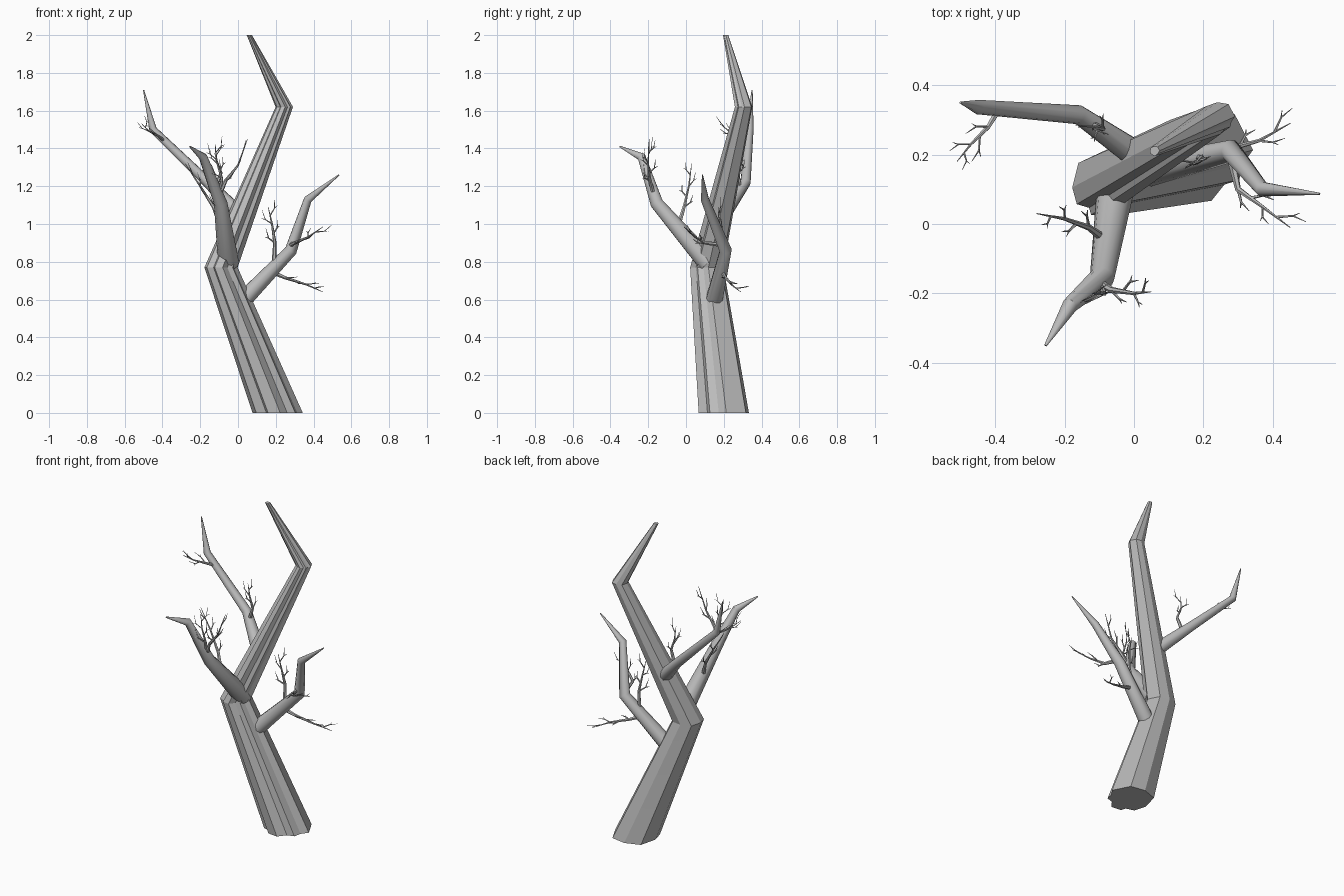
import bpy, bmesh, math, random
from mathutils import Vector, Quaternion

cube = bpy.data.objects.get("Cube")
if cube:
    bpy.data.objects.remove(cube, do_unlink=True)

random.seed(4)
bark = bpy.data.materials.new("grey bark")
bark.use_nodes = True
grey = (0.5, 0.5, 0.5, 1)
bark.diffuse_color = grey
bark.node_tree.nodes["Principled BSDF"].inputs["Base Color"].default_value = grey


def round_profile(sides):
    return [(math.cos(math.tau * i / sides), math.sin(math.tau * i / sides)) for i in range(sides)]


def add_tube(bm, path, radii, profile, level=False):
    """Loft a profile along a path; level keeps every ring horizontal."""
    pts = [Vector(p) for p in path]
    rings = []
    u, v = Vector((1, 0, 0)), Vector((0, 1, 0))
    old = Vector((0, 0, 1))
    for i, p in enumerate(pts):
        if not level:
            a = (p - pts[max(i - 1, 0)]).normalized()
            b = (pts[min(i + 1, len(pts) - 1)] - p).normalized()
            d = (a + b).normalized()
            turn = old.rotation_difference(d)
            u, v, old = turn @ u, turn @ v, d
        rings.append([bm.verts.new(p + (u * x + v * y) * radii[i]) for x, y in profile])
    n = len(profile)
    for lo, hi in zip(rings, rings[1:]):
        for k in range(n):
            bm.faces.new((lo[k], lo[(k + 1) % n], hi[(k + 1) % n], hi[k]))
    bm.faces.new(rings[0][::-1])
    bm.faces.new(rings[-1])


def finish(name, bm, angle):
    bmesh.ops.recalc_face_normals(bm, faces=bm.faces[:])
    mesh = bpy.data.meshes.new(name)
    bm.to_mesh(mesh)
    bm.free()
    mesh.materials.append(bark)
    mesh.shade_smooth()
    mesh.set_sharp_from_angle(angle=math.radians(angle))
    obj = bpy.data.objects.new(name, mesh)
    bpy.context.collection.objects.link(obj)


def branch(name, path, radii):
    bm = bmesh.new()
    add_tube(bm, path, radii, round_profile(10))
    finish(name, bm, 40)


def twig(name, path, radius=0.013):
    """A tapering twig with small bent forks at its inner points."""
    bm = bmesh.new()
    last = len(path) - 1
    add_tube(bm, path, [radius * (1 - 0.9 * i / last) for i in range(last + 1)], round_profile(6))
    pts = [Vector(p) for p in path]
    side = Vector((0, 0, 1))
    for i in range(1, last):
        along = (pts[i + 1] - pts[i]).normalized()
        cross = along.cross(side)
        if cross.length < 0.3:
            cross = along.cross(Vector((0, 1, 0)))
        cross.normalize()
        for sign, t in ((1, 0.0), (-1, 0.5)):
            spin = Quaternion(along, random.uniform(-0.7, 0.7))
            out = spin @ (cross * sign)
            start = pts[i].lerp(pts[i + 1], t)
            size = random.uniform(0.035, 0.05)
            mid = start + (along * 0.7 + out * 0.7) * size
            end = mid + (along * 0.9 + out * 0.2 + Vector((0, 0, 0.3))) * size
            r = radius * (0.5 - 0.1 * i)
            add_tube(bm, (start, mid, end), (r, r * 0.7, 0.0008), round_profile(5))
            # Tiny offshoot from the bend
            tip = mid + (along * 0.3 + out * 0.7) * size * 0.6
            add_tube(bm, (mid, tip), (r * 0.6, 0.0008), round_profile(4))
    finish(name, bm, 50)


# Fluted trunk: flat at the back, grooved at the front
fluted = [(-1, -0.05), (-0.8, 0.75), (-0.1, 1), (0.6, 0.88), (1, 0.1), (0.78, -0.2),
          (0.7, -0.55), (0.38, -0.65), (0.1, -1), (-0.38, -0.95), (-0.45, -0.72), (-0.85, -0.6)]
bm = bmesh.new()
add_tube(bm, [(0.21, 0.2, 0), (-0.09, 0.11, 0.77), (0.245, 0.305, 1.62), (0.06, 0.21, 2)],
         [0.133, 0.088, 0.046, 0.014], fluted, level=True)
finish("trunk", bm, 20)

# Main branches
branch("front_branch",
       [(-0.05, 0.12, 0.79), (-0.092, -0.155, 1.11), (-0.185, -0.235, 1.355), (-0.255, -0.35, 1.41)],
       [0.056, 0.036, 0.023, 0.004])
branch("right_branch",
       [(0.02, 0.19, 1.04), (-0.16, 0.315, 1.22), (-0.45, 0.337, 1.5), (-0.5, 0.35, 1.71)],
       [0.042, 0.028, 0.021, 0.003])
branch("left_branch",
       [(0.03, 0.15, 0.6), (0.28, 0.21, 0.86), (0.37, 0.1, 1.13), (0.535, 0.087, 1.26)],
       [0.046, 0.033, 0.022, 0.003])

# Twigs on the left branch
twig("left_twig_low", [(0.17, 0.19, 0.75), (0.25, 0.21, 0.715), (0.36, 0.24, 0.68), (0.45, 0.29, 0.64)])
twig("left_twig_outer", [(0.28, 0.19, 0.89), (0.3, 0.1, 0.9), (0.37, 0.05, 0.93), (0.45, -0.01, 0.985)])
twig("left_twig_upright", [(0.19, 0.19, 0.78), (0.195, 0.19, 0.9), (0.18, 0.175, 1.0), (0.16, 0.17, 1.09)])

# Twigs on the front branch
twig("front_twig_upper", [(-0.1, -0.17, 1.15), (-0.065, -0.19, 1.23), (0, -0.2, 1.31), (0.05, -0.195, 1.45)])
twig("front_twig_middle", [(-0.1, -0.17, 1.15), (-0.085, -0.2, 1.24), (-0.11, -0.2, 1.32), (-0.12, -0.2, 1.41)], 0.01)
twig("front_twig_lower", [(-0.09, -0.04, 0.99), (-0.13, -0.01, 1.09), (-0.2, 0.015, 1.2), (-0.28, 0.03, 1.32)])

# Twigs on the right branch
twig("right_twig_outer", [(-0.39, 0.33, 1.44), (-0.42, 0.28, 1.465), (-0.47, 0.23, 1.49), (-0.51, 0.18, 1.53)], 0.01)
twig("right_twig_inner", [(-0.12, 0.285, 1.19), (-0.09, 0.275, 1.27), (-0.115, 0.28, 1.34), (-0.12, 0.27, 1.42)], 0.012)
